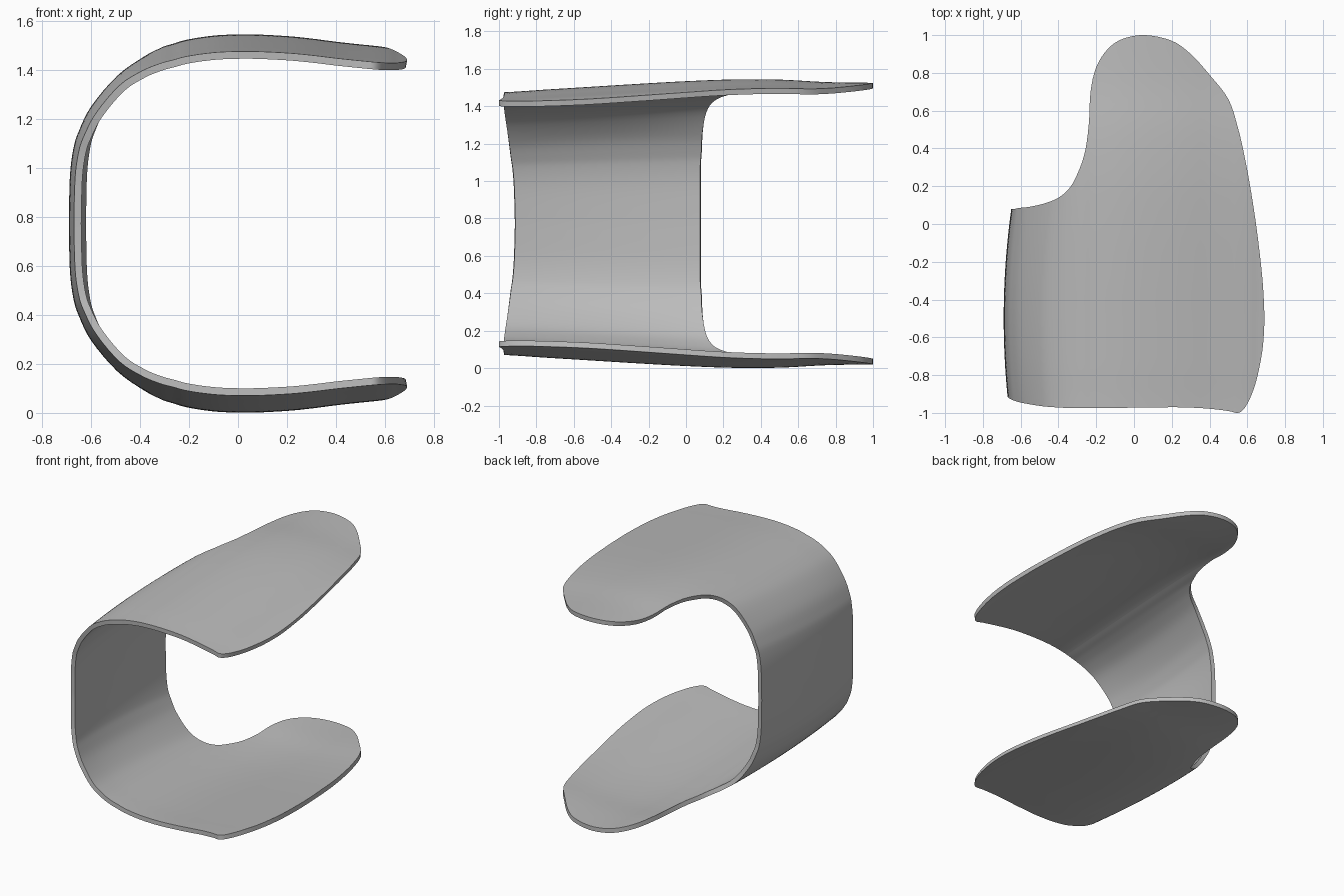
import bpy
import bmesh
import math
from mathutils import Vector

HALF_HEIGHT = 0.7725
THICKNESS = 0.03
STEPS = 4       # interpolated sections between two key sections
COLUMNS = 36    # divisions from front edge to back edge

# Key sections from the middle of the wall to the free edge of the blade:
# x, height above the middle, front edge y, back edge y
SECTIONS = [
    (-.69, 0, -.915, .08), (-.686, .2, -.92, .08), (-.672, .32, -.928, .08),
    (-.65, .395, -.938, .085), (-.6, .5, -.95, .09), (-.5, .62, -.965, .11),
    (-.4, .685, -.972, .15), (-.32, .718, -.975, .23), (-.265, .734, -.975, .36),
    (-.24, .742, -.975, .52), (-.23, .745, -.975, .7), (-.2, .752, -.975, .83),
    (-.14, .762, -.974, .925), (-.06, .77, -.973, .98), (.06, .772, -.972, 1),
    (.2, .765, -.97, .97), (.3, .755, -.972, .9), (.4, .742, -.978, .79),
    (.5, .731, -.99, .66), (.55, .726, -1, .51), (.585, .722, -.975, .36),
    (.62, .717, -.91, .17), (.65, .711, -.82, -.03), (.675, .707, -.7, -.24),
    (.685, .705, -.62, -.36), (.69, .704, -.53, -.47),
]

# Height scale at even spacing from the front (y = -1) to the back (y = 1)
FLARE = [(.908,), (.928,), (.948,), (.968,), (.986,), (.998,), (.997,), (.98,), (.975,)]


def smooth_curve(keys, t):
    """Catmull-Rom interpolation of evenly spaced keys at parameter t."""
    last = len(keys) - 1
    t = max(0.0, min(t, last))
    i = min(int(t), last - 1)
    f = t - i
    a, b, c, d = (Vector(keys[max(0, min(k, last))]) if len(keys[0]) > 1
                  else Vector((keys[max(0, min(k, last))][0], 0))
                  for k in range(i - 1, i + 3))
    return b + (c - a) * (f / 2) + (a * 2 - b * 5 + c * 4 - d) * (f * f / 2) \
        + (b * 3 - a - c * 3 + d) * (f ** 3 / 2)


def sheet_point(section, v):
    """Point on the outer surface, v running from the front edge to the back edge."""
    x, height, front, back = section
    y = front + (back - front) * v
    flare = smooth_curve(FLARE, (y + 1) / 2 * (len(FLARE) - 1))[0]
    # The wall bows outward slightly, fading out toward the blade
    bow = max(0.0, min(1.0, (-0.3 - x) / 0.3))
    return (x + 0.12 * bow * (y + 0.5) ** 2, y, height * flare)


def make_material(name, color):
    mat = bpy.data.materials.new(name)
    mat.use_nodes = True
    mat.diffuse_color = color
    mat.node_tree.nodes["Principled BSDF"].inputs["Base Color"].default_value = color
    return mat


def build_clip():
    # Upper half of the curved sheet
    bm = bmesh.new()
    count = (len(SECTIONS) - 1) * STEPS + 1
    rows = []
    for r in range(count):
        section = smooth_curve(SECTIONS, r / STEPS)
        rows.append([bm.verts.new(sheet_point(section, c / COLUMNS))
                     for c in range(COLUMNS + 1)])
    for low, high in zip(rows, rows[1:]):
        for c in range(COLUMNS):
            bm.faces.new((low[c], high[c], high[c + 1], low[c + 1]))
    mesh = bpy.data.meshes.new("curved_clip")
    bm.to_mesh(mesh)
    bm.free()

    clip = bpy.data.objects.new("curved_clip", mesh)
    bpy.context.collection.objects.link(clip)
    clip.location.z = HALF_HEIGHT
    mesh.materials.append(make_material("plain_grey", (0.5, 0.5, 0.5, 1)))

    # Mirror to the lower blade, then thicken inward
    mirror = clip.modifiers.new("mirror", "MIRROR")
    mirror.use_axis = (False, False, True)
    mirror.use_clip = True
    mirror.merge_threshold = 0.0005
    solid = clip.modifiers.new("thickness", "SOLIDIFY")
    solid.thickness = THICKNESS
    solid.offset = -1

    bpy.ops.object.select_all(action="DESELECT")
    clip.select_set(True)
    bpy.context.view_layer.objects.active = clip
    for name in [m.name for m in clip.modifiers]:
        bpy.ops.object.modifier_apply(modifier=name)
    bpy.ops.object.shade_smooth_by_angle(angle=math.radians(35))


cube = bpy.data.objects.get("Cube")
if cube:
    bpy.data.objects.remove(cube, do_unlink=True)
build_clip()
